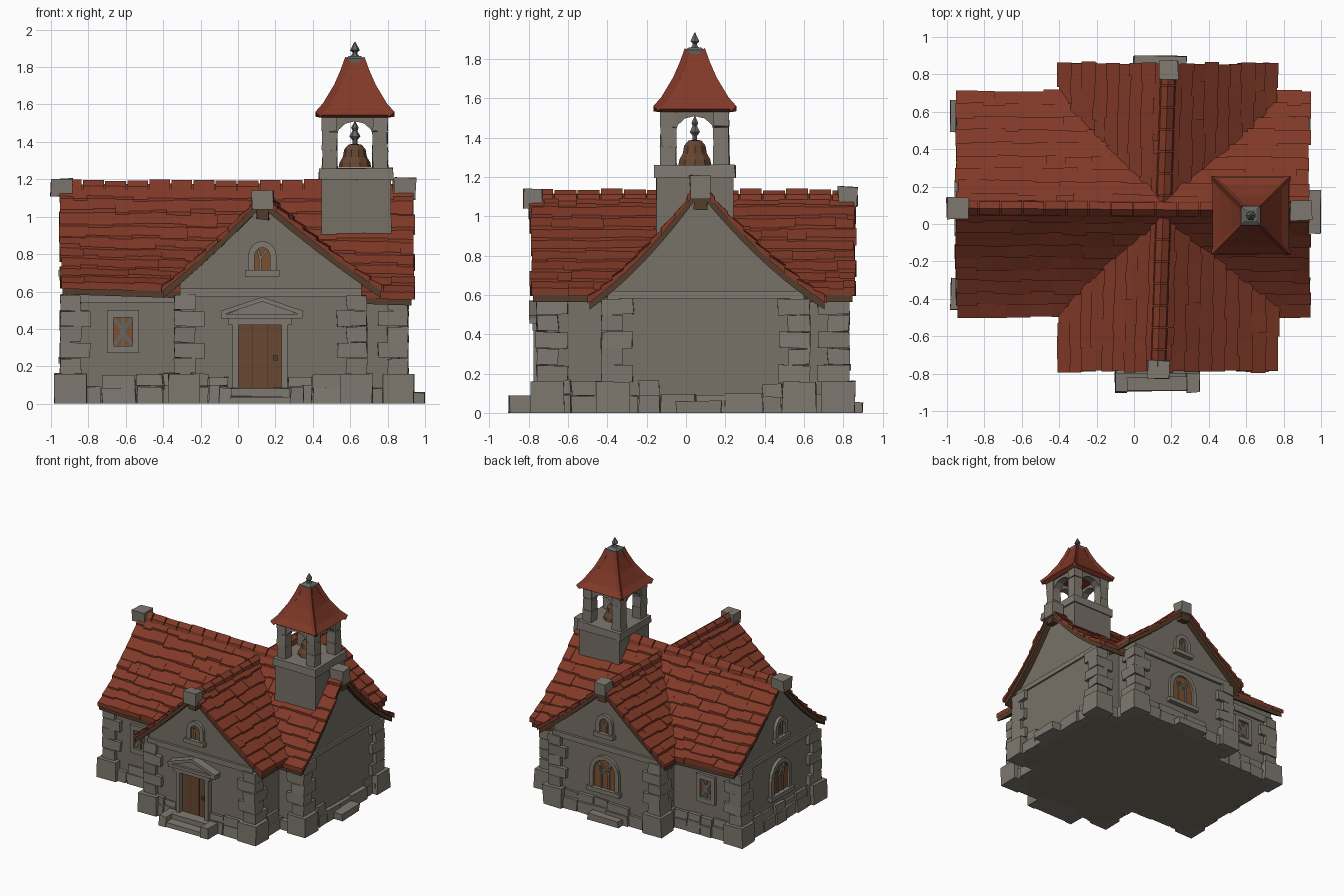
import bpy, bmesh, math, random
from mathutils import Vector

random.seed(4)
if "Cube" in bpy.data.objects:
    bpy.data.objects.remove(bpy.data.objects["Cube"], do_unlink=True)


def material(name, *rgb):
    m = bpy.data.materials.new(name)
    m.use_nodes = True
    m.diffuse_color = (*rgb, 1)
    m.node_tree.nodes["Principled BSDF"].inputs["Base Color"].default_value = (*rgb, 1)
    return m


WALL = material("wall_stone", .185, .165, .135)
TRIM = material("trim_stone", .21, .19, .16)
TILE = material("red_tile", .22, .041, .021)
BEAM = material("dark_wood", .085, .045, .024)
DOOR = material("door_wood", .14, .065, .03)
BELL = material("bell_bronze", .13, .06, .03)
GLASS = material("amber_glass", .2, .08, .03)
IRON = material("grey_iron", .13, .13, .125)


def make(name, prisms, mat):
    """Each prism is a pair of matching end rings."""
    bm = bmesh.new()
    for ring_a, ring_b in prisms:
        a = [bm.verts.new(p) for p in ring_a]
        b = [bm.verts.new(p) for p in ring_b]
        bm.faces.new(a)
        bm.faces.new(b[::-1])
        for i in range(len(a)):
            bm.faces.new((a[i - 1], b[i - 1], b[i], a[i]))
    bmesh.ops.recalc_face_normals(bm, faces=bm.faces)
    me = bpy.data.meshes.new(name)
    bm.to_mesh(me)
    bm.free()
    me.materials.append(mat)
    ob = bpy.data.objects.new(name, me)
    bpy.context.collection.objects.link(ob)
    return ob


def box(x0, x1, y0, y1, z0, z1, rough=.005):
    def j():
        return random.uniform(-rough, rough)
    return [[Vector((x + j(), y + j(), max(0, z + (j() if z else 0))))
             for x, y in ((x0, y0), (x1, y0), (x1, y1), (x0, y1))] for z in (z0, z1)]


def extr(face, poly, d0, d1):
    """Extrude an outline drawn on a wall face (axis, plane, outward sign)."""
    axis, plane, s = face
    return [[Vector((a, plane + s * d, z)) if axis == "y" else Vector((plane + s * d, a, z))
             for a, z in poly] for d in (d0, d1)]


def rect(face, a0, a1, z0, z1, d1, d0=-.02):
    return extr(face, [(a0, z0), (a1, z0), (a1, z1), (a0, z1)], d0, d1)


def bar(face, p, q, w, d1, d0=-.02):
    p, q = Vector(p), Vector(q)
    n = (q - p).normalized().orthogonal() * w / 2
    return extr(face, [p - n, q - n, q + n, p + n], d0, d1)


def lathe(name, profile, cx, cy, n, mat, turn=0):
    rings = [[Vector((cx + r * math.cos(turn + math.tau * i / n),
                      cy + r * math.sin(turn + math.tau * i / n), z)) for i in range(n)]
             for r, z in profile]
    return make(name, zip(rings, rings[1:]), mat)


def lerp(a, b, f):
    return a + (b - a) * f


class Wing:
    """A gabled wing: walls, roof boards, courses of tiles and ridge tiles."""

    def __init__(self, name, axis, u, apex, edges, ridge, eaves, sag):
        self.name, self.axis, self.u, self.apex = name, axis, u, apex
        self.edges, self.ridge, self.eaves, self.sag = edges, ridge, eaves, sag

    def at(self, u, side, t, lift=0):
        f = (u - self.u[0]) / (self.u[1] - self.u[0])
        apex, eave = lerp(*self.apex, f), lerp(*self.eaves, f)
        v = lerp(apex, self.edges[side], t)
        z = eave + (self.ridge - eave) * (1 - t - 4 * self.sag * t * (1 - t)) + lift
        return Vector((u, v, z) if self.axis == "x" else (v, u, z))

    def walls(self, ends, sides):
        rings = []
        for u in ends:
            f = (u - self.u[0]) / (self.u[1] - self.u[0])
            apex = lerp(*self.apex, f)
            ring = []
            for side, ts in ((0, (1, .75, .5, .25, 0)), (1, (.25, .5, .75, 1))):
                tm = (sides[side] - apex) / (self.edges[side] - apex)
                ring += [self.at(u, side, t * tm, -.04) for t in ts]
            foot = [p.copy() for p in (ring[-1], ring[0])]
            for p in foot:
                p.z = 0
            rings.append(ring + foot)
        make(self.name + "_walls", [rings], WALL)

    def roof(self, rows=9, width=.11):
        at, (u0, u1) = self.at, self.u
        boards, tiles, caps = [], [], []
        for side in (0, 1):
            for r in range(rows):
                t0, t1 = r / rows, (r + 1) / rows
                boards.append([[at(u, side, t0), at(u, side, t1), at(u, side, t1, -.05),
                                at(u, side, t0, -.05)] for u in (u0 + .012, u1 - .012)])
                a = u0 + random.uniform(-.008, .008)
                while a < u1 - .01:
                    b = a + width * random.uniform(.6, 1.4)
                    if b > u1 - .04:
                        b = u1 + random.uniform(-.008, .008)
                    k, low = random.uniform(0, .012), t1 + random.uniform(0, .025)
                    tiles.append([[at(u, side, t0, -.01), at(u, side, low, -.012),
                                   at(u, side, low, .018 + k), at(u, side, t0, .006 + k / 2)]
                                  for u in (a, b)])
                    a = b
        n = round((u1 - u0) / .12)
        for i in range(n):
            a, b = (lerp(u0, u1, (i + k) / n) for k in (.03, .97))
            k = random.uniform(.026, .038)
            caps.append([[at(u, 0, .08, .0), at(u, 0, .06, .04), at(u, 0, 0, k),
                          at(u, 1, .06, .04), at(u, 1, .08, .0)] for u in (a, b)])
        make(self.name + "_roof_boards", boards, BEAM)
        make(self.name + "_roof_tiles", tiles, TILE)
        make(self.name + "_ridge_tiles", caps, TILE)


nave = Wing("nave", "x", (-.95, .94), (.085, .07), (-.49, .705), 1.165, (.635, .575), .08)
nave.walls((-.92, .88), (-.40, .60))
nave.roof()
transept = Wing("transept", "y", (-.79, .86), (.125, .185), (-.4, .765), 1.105, (.615, .615), .03)
transept.walls((-.73, .80), (-.31, .66))
transept.roof()

FRONT, BACK = ("y", -.73, -1), ("y", .80, 1)
LEFT, RIGHT = ("x", .88, 1), ("x", -.92, -1)
NAVE_FRONT, NAVE_BACK = ("y", -.40, -1), ("y", .60, 1)

# Corner stones, alternating long and short, on a wide foot block
quoins = []
for x, y, sx, sy in [(x, y, sx, sy) for xs, ys in (((-.92, .88), (-.40, .60)), ((-.31, .66), (-.73, .80)))
                     for x, sx in zip(xs, (-1, 1)) for y, sy in zip(ys, (-1, 1))]:
    def corner(out, lx, ly, z0, z1):
        xs = sorted((x + sx * out, x - sx * lx))
        ys = sorted((y + sy * out, y - sy * ly))
        return box(*xs, *ys, z0, z1)
    quoins.append(corner(.06, .11, .11, 0, .16))
    for i in range(5):
        long = i % 2
        z = .16 + i * .085
        quoins.append(corner(.03, .13 if long else .08, .08 if long else .13, z, z + .082))
make("corner_stones", quoins, TRIM)

# Rough plinth stones round the foot of the walls
outline = [(-.92, -.4), (-.31, -.4), (-.31, -.73), (-.04, -.73), (.27, -.73), (.66, -.73), (.66, -.4),
           (.88, -.4), (.88, .6), (.66, .6), (.66, .8), (-.31, .8), (-.31, .6), (-.92, .6)]
plinth = []
for i, (p, q) in enumerate(zip(outline, outline[1:] + outline[:1])):
    p, q = Vector(p), Vector(q)
    d = (q - p).normalized()
    out, s = Vector((d.y, -d.x)), 0
    while s < (q - p).length - .02 and i != 3:
        e = min(s + random.uniform(.1, .2), (q - p).length)
        a, b = p + d * s - out * .03, p + d * (e - .006) + out * random.uniform(.025, .042)
        top = random.uniform(.08, .1)
        plinth.append(box(*sorted((a.x, b.x)), *sorted((a.y, b.y)), 0, top))
        if random.random() < .7:
            b -= out * .012
            plinth.append(box(*sorted((a.x, b.x)), *sorted((a.y, b.y)), top, random.uniform(.14, .165)))
        s = e
make("plinth_stones", plinth, TRIM)

# String courses under the gables and eaves
make("string_courses", [rect(FRONT, -.31, .66, .57, .615, .02), rect(BACK, -.31, .66, .57, .615, .02),
                        rect(LEFT, -.4, .6, .58, .62, .015), rect(RIGHT, -.4, .6, .58, .62, .015),
                        rect(NAVE_FRONT, -.92, -.31, .54, .6, .015),
                        rect(NAVE_BACK, -.92, -.31, .54, .6, .015)], TRIM)

# Gable cap stones
make("gable_cap_stones", [box(-1, -.885, .03, .14, 1.11, 1.205), box(.835, .95, .02, .125, 1.09, 1.21),
                          box(.075, .19, -.825, -.73, 1.04, 1.14), box(.135, .235, .775, .87, 1.05, 1.15)], TRIM)
make("gable_cap_brackets", [box(.1, .165, -.8, -.72, .985, 1.045), box(.15, .22, .78, .85, .99, 1.055),
                            box(.86, .93, .04, .11, 1.03, 1.1)], BEAM)

# Door with surround, pediment and steps
make("door", [rect(FRONT, 0, .235, .08, .42, .009)], DOOR)
make("door_gaps", [rect(FRONT, x, x + .005, .08, .42, .011) for x in (.075, .155)]
     + [rect(FRONT, .19, .21, .23, .26, .02)], BEAM)
make("door_surround", [rect(FRONT, -.03, .003, .05, .44, .045), rect(FRONT, .232, .265, .05, .44, .045),
                       rect(FRONT, -.05, .285, .42, .46, .05), rect(FRONT, -.09, .345, .455, .48, .065),
                       extr(FRONT, [(-.06, .48), (.32, .48), (.13, .55)], -.02, .045),
                       bar(FRONT, (-.09, .485), (.135, .56), .024, .07),
                       bar(FRONT, (.345, .485), (.125, .56), .024, .07)], TRIM)
make("door_steps", [box(-.04, .28, -.82, -.7, 0, .085), box(-.05, .3, -.895, -.8, 0, .04),
                    box(-.1, -.035, -.9, -.75, 0, .085), box(.28, .35, -.9, -.75, 0, .085)], TRIM)
make("loose_stones", [box(.88, .995, -.05, .18, 0, .06), box(0, .28, .8, .9, 0, .055)], TRIM)


def arched_window(name, face, c, w, z0, spring, top, border, mullions):
    def arc(g):
        return [(c + (w + g) * math.cos(math.pi * i / 8), spring + (top + g - spring) * math.sin(math.pi * i / 8))
                for i in range(9)]
    inner, outer = arc(0), arc(border)
    frame = [extr(face, [inner[i], outer[i], outer[i + 1], inner[i + 1]], -.02, .025) for i in range(8)]
    frame += [rect(face, c + w, c + w + border, z0, spring, .025),
              rect(face, c - w - border, c - w, z0, spring, .025),
              rect(face, c - w - border - .015, c + w + border + .015, z0 - .035, z0, .04)]
    make(name + "_frame", frame, TRIM)
    make(name + "_glass", [extr(face, [(c - w, z0), (c + w, z0)] + inner, -.01, .006)], GLASS)
    bars = [rect(face, x - .007, x + .007, z0, spring, .015) for x in mullions]
    bars += [bar(face, (x, spring - .01), (c + s * w * .55, lerp(spring, top, .75)), .012, .015)
             for x in mullions for s in (-1, 1)]
    make(name + "_tracery", bars, TRIM)


for label, face, c in (("front", FRONT, .13), ("back", BACK, .18), ("right", RIGHT, .085)):
    arched_window(label + "_gable_window", face, c, .042, .715, .785, .835, .035, [c - .012])
    if label != "front":
        arched_window(label + "_large_window", face, c, .1, .25, .38, .49, .035, [c - .035, c + .035])

# Small square windows in the nave
for label, face in (("front", NAVE_FRONT), ("back", NAVE_BACK)):
    a, b = -.665, -.565
    make(label + "_square_frame", [rect(face, a - .035, a, .27, .5, .025), rect(face, b, b + .035, .27, .5, .025),
                                   rect(face, a, b, .27, .31, .03), rect(face, a, b, .46, .5, .025)], TRIM)
    make(label + "_square_glass", [rect(face, a, b, .31, .46, .006)], GLASS)
    make(label + "_square_lattice", [bar(face, (a, .31), (b, .46), .02, .012), bar(face, (a, .46), (b, .31), .02, .012),
                                     bar(face, (-.615, .31), (-.615, .46), .014, .014)], IRON)

# Bell tower: base, pillars and arches
CX, CY = .625, .045
make("tower_base", [box(.445, .82, -.15, .24, .6, 1.2, .003)], WALL)
make("tower_ledge", [box(.43, .83, -.16, .25, 1.195, 1.26)], TRIM)
make("tower_pillars", [box(CX + sx * .135 - .04, CX + sx * .135 + .04, CY + sy * .135 - .04, CY + sy * .135 + .04, z, z + .1, .004)
                       for sx in (-1, 1) for sy in (-1, 1) for z in (1.255, 1.355, 1.455)], TRIM)
arches = []
for axis, mid, other in (("y", CX, CY), ("x", CY, CX)):
    for s in (-1, 1):
        curve = [(mid + .1 * math.cos(math.pi * i / 6), 1.42 + .09 * math.sin(math.pi * i / 6)) for i in range(7)]
        arches += [extr((axis, other + s * .1, s), [p, q, (q[0], 1.56), (p[0], 1.56)], 0, .065)
                   for p, q in zip(curve, curve[1:])]
make("tower_arches", arches, WALL)

# Tower roof with hip tiles and finial
R2 = math.sqrt(2)
slope = [(.205, 1.545), (.165, 1.59), (.105, 1.69), (.07, 1.77), (.045, 1.84)]
lathe("tower_roof", [(.18 * R2, 1.53)] + [(r * R2, z) for r, z in slope], CX, CY, 4, TILE, math.pi / 4)
hips = []
for sx in (-1, 1):
    for sy in (-1, 1):
        for (r, z), (r2, z2) in zip(slope, slope[1:]):
            hips.append([[Vector((CX + sx * (q + a), CY + sy * (q + b), h + c)) for a, b, c in
                          ((.006, -.022, -.01), (.006, .006, .016), (-.022, .006, -.01), (-.02, -.02, -.015))]
                         for q, h in ((r, z), (r2, z2))])
make("tower_hip_tiles", hips, TILE)
lathe("tower_roof_cap", [(.05 * R2, 1.825), (.052 * R2, 1.845), (.03 * R2, 1.86)], CX, CY, 4, IRON, math.pi / 4)
lathe("finial", [(.03, 1.85), (.014, 1.87), (.014, 1.88), (.026, 1.89), (.016, 1.91), (.002, 1.935)], CX, CY, 6, IRON)

# Bell and its hanger
lathe("bell", [(.088, 1.262), (.082, 1.29), (.064, 1.32), (.057, 1.36), (.035, 1.385), (.01, 1.39)], CX, CY, 10, BELL)
lathe("bell_hanger", [(.012, 1.38), (.014, 1.41), (.03, 1.43), (.013, 1.46), (.02, 1.475), (.002, 1.51)], CX, CY, 6, IRON)
